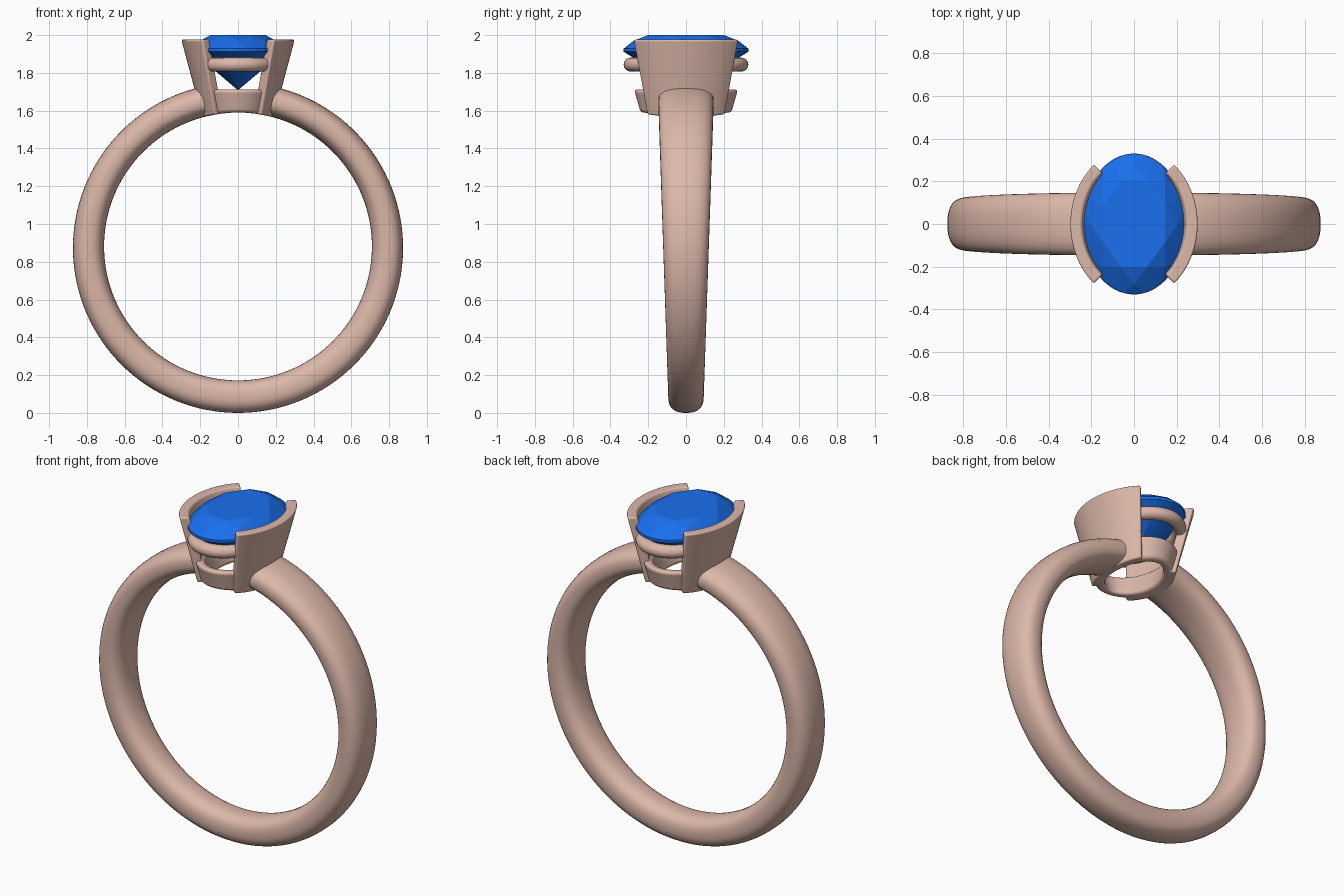
import bpy, bmesh
from math import sin, cos, pi, radians, sqrt, hypot, copysign

if "Cube" in bpy.data.objects:
    bpy.data.objects.remove(bpy.data.objects["Cube"])

def material(name, colour):
    m = bpy.data.materials.new(name)
    m.diffuse_color = colour
    m.use_nodes = True
    m.node_tree.nodes["Principled BSDF"].inputs["Base Color"].default_value = m.diffuse_color
    return m

METAL = material("rose_metal", (0.72, 0.48, 0.40, 1))
GEM = material("blue_gem", (0.01, 0.16, 0.85, 1))
RIN, ROUT, ZC_IN, ZC_OUT = 0.709, 0.874, 0.881, 0.874   # finger hole and outer circle

def finish(name, bm, mat, bevel=0, smooth=True):
    bmesh.ops.recalc_face_normals(bm, faces=bm.faces)
    me = bpy.data.meshes.new(name)
    bm.to_mesh(me)
    bm.free()
    me.materials.append(mat)
    ob = bpy.data.objects.new(name, me)
    bpy.context.collection.objects.link(ob)
    bpy.ops.object.select_all(action='DESELECT')
    ob.select_set(True)
    bpy.context.view_layer.objects.active = ob
    if bevel:
        b = ob.modifiers.new("round_edges", 'BEVEL')
        b.width, b.segments, b.limit_method, b.angle_limit = bevel, 4, 'ANGLE', radians(45)
    if smooth:
        bpy.ops.object.shade_smooth_by_angle(angle=radians(50))
    return ob

def sweep(name, sections, closed, bevel=0):
    """Skin a list of equal closed sections; cap the ends if open."""
    bm = bmesh.new()
    rows = [[bm.verts.new(p) for p in s] for s in sections]
    n, m = len(rows), len(rows[0])
    for i in range(n if closed else n - 1):
        a, b = rows[i], rows[(i + 1) % n]
        for j in range(m):
            k = (j + 1) % m
            bm.faces.new((a[j], a[k], b[k], b[j]))
    if not closed:
        bm.faces.new(rows[0])
        bm.faces.new(rows[-1])
    return finish(name, bm, METAL, bevel)

def offset_point(a, b, phi, d):
    """Point on an ellipse moved inward along its normal by d."""
    nx, ny = cos(phi) / a, sin(phi) / b
    l = hypot(nx, ny)
    return a * cos(phi) - d * nx / l, b * sin(phi) - d * ny / l

def hole_z(x):
    return ZC_IN + sqrt(RIN ** 2 - x * x)

def wall(a1, b1, z1, a0, b0, t, phi1, phi0):
    """Section of a tapered oval wall whose foot follows the finger hole."""
    (ox, oy), (ix, iy) = offset_point(a1, b1, phi1, 0), offset_point(a1, b1, phi1, t)
    (px, py), (qx, qy) = offset_point(a0, b0, phi0, 0), offset_point(a0, b0, phi0, t)
    return [(ox, oy, z1), (px, py, hole_z(px)), (qx, qy, hole_z(qx)), (ix, iy, z1)]

# shank: tapering superellipse section, open under the head
sections = []
for i in range(121):
    th = radians(12.5 + 335 * i / 120)
    p_in = (RIN * sin(th), ZC_IN + RIN * cos(th))
    p_out = (ROUT * sin(th), ZC_OUT + ROUT * cos(th))
    sec = []
    for j in range(36):
        u = 2 * pi * j / 36
        r = 0.5 + 0.5 * copysign(abs(cos(u)) ** 0.8, cos(u))
        x = p_in[0] + (p_out[0] - p_in[0]) * r
        z = p_in[1] + (p_out[1] - p_in[1]) * r
        half = 0.091 + 0.056 * (p_in[1] + p_out[1]) / 2 / 1.65
        sec.append((x, half * copysign(abs(sin(u)) ** 0.8, sin(u)), z))
    sections.append(sec)
sweep("shank", sections, False)

# two curved side walls holding the stone
for side, label in ((0, "right"), (pi, "left")):
    secs = []
    for i in range(33):
        s = -1 + 2 * i / 32
        secs.append(wall(0.30, 0.36, 1.976, 0.19, 0.27, 0.055,
                         side + s * radians(51), side + s * radians(50)))
    sweep(label + "_bezel_wall", secs, False, 0.018)

# lower oval collar
sweep("lower_collar", [wall(0.21, 0.275, 1.712, 0.175, 0.24, 0.05,
                            2 * pi * i / 72, 2 * pi * i / 72) for i in range(72)], True, 0.018)

# round oval rail under the stone
rail = []
for i in range(72):
    phi = 2 * pi * i / 72
    sec = []
    for j in range(16):
        u = 2 * pi * j / 16
        x, y = offset_point(0.205, 0.292, phi, -0.038 * cos(u))
        sec.append((x, y, 1.844 + 0.037 * sin(u)))
    rail.append(sec)
sweep("gallery_rail", rail, True)

# faceted oval stone: hull of table, crown, girdle, pavilion and culet points
bm = bmesh.new()
for n, r, z, shift in ((8, 0.66, 2.0, 0.5), (8, 0.85, 1.968, 0), (32, 1, 1.928, 0),
                       (32, 1, 1.912, 0), (8, 0.5, 1.805, 0.5), (1, 0, 1.708, 0)):
    for i in range(n):
        a = 2 * pi * (i + shift) / n
        bm.verts.new((0.24 * r * cos(a), 0.33 * r * sin(a), z))
bmesh.ops.convex_hull(bm, input=bm.verts)
finish("oval_stone", bm, GEM, smooth=False)
